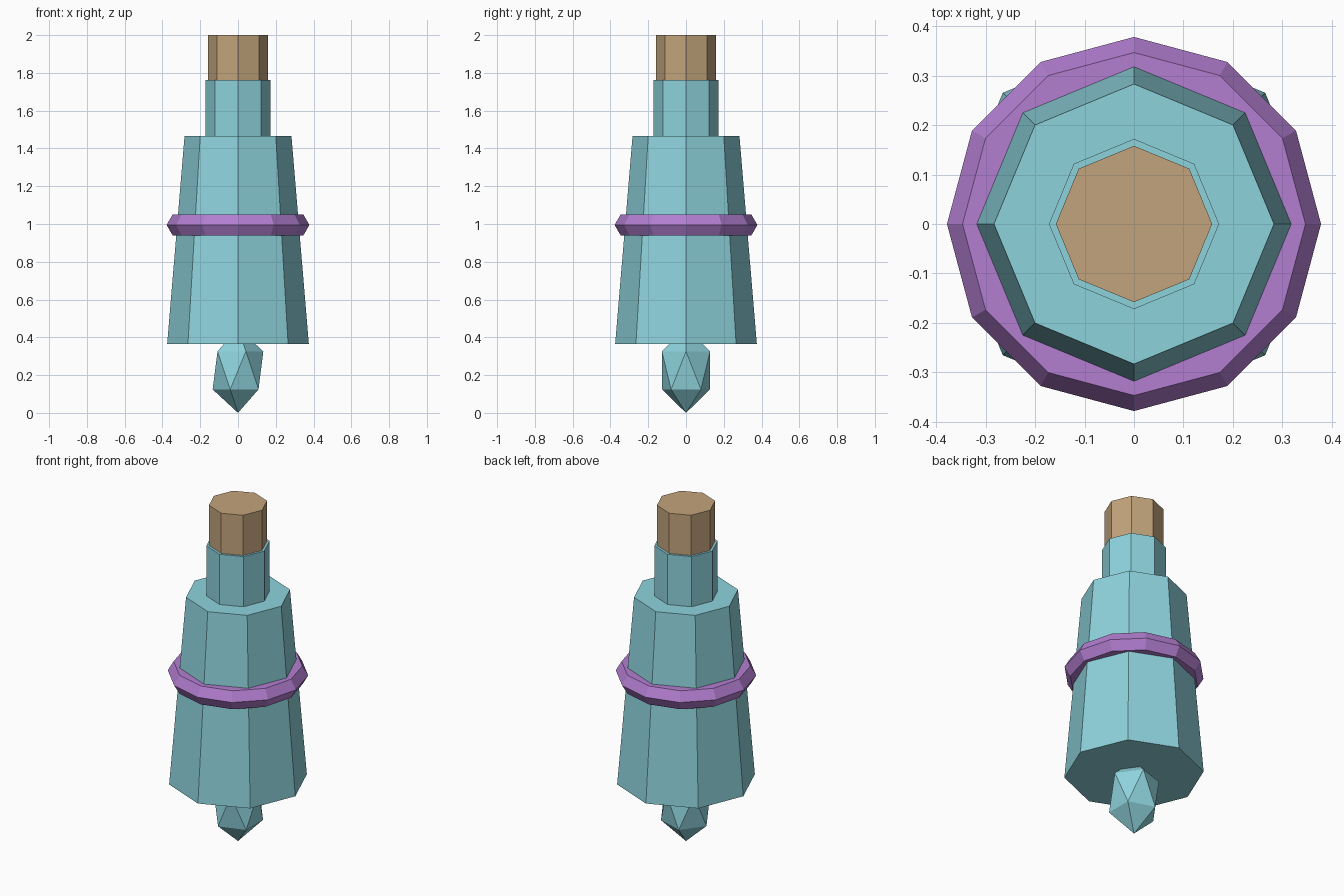
import bpy

if "Cube" in bpy.data.objects:
    bpy.data.objects.remove(bpy.data.objects["Cube"])


def material(name, rgb):
    m = bpy.data.materials.new(name)
    m.diffuse_color = (*rgb, 1.0)
    m.use_nodes = True
    m.node_tree.nodes["Principled BSDF"].inputs["Base Color"].default_value = m.diffuse_color
    return m


glass = material("glass", (0.27, 0.65, 0.72))
purple = material("purple", (0.45, 0.21, 0.64))
cork = material("cork", (0.54, 0.37, 0.20))


def finish(name, mat):
    ob = bpy.context.object
    ob.name = name
    ob.data.materials.append(mat)
    return ob


def frustum(name, mat, r_bottom, r_top, z0, z1):
    # Eight-sided tapered cylinder between two heights
    bpy.ops.mesh.primitive_cone_add(vertices=8, radius1=r_bottom, radius2=r_top,
                                    depth=z1 - z0, location=(0, 0, (z0 + z1) / 2))
    return finish(name, mat)


# Bottle: tapered body, neck and stopper
frustum("bottle_body", glass, 0.375, 0.283, 0.365, 1.465)
frustum("bottle_neck", glass, 0.172, 0.172, 1.45, 1.762)
frustum("stopper", cork, 0.158, 0.158, 1.72, 2.0)

# Band around the body, hexagonal in section
bpy.ops.mesh.primitive_torus_add(major_segments=12, minor_segments=6,
                                 major_radius=0.315, minor_radius=0.063,
                                 location=(0, 0, 0.995))
finish("band", purple)

# Faceted droplet under the body
bpy.ops.mesh.primitive_ico_sphere_add(subdivisions=1, radius=0.15,
                                      location=(0, 0, 0.225))
finish("droplet", glass).scale = (1, 1, 1.5)
